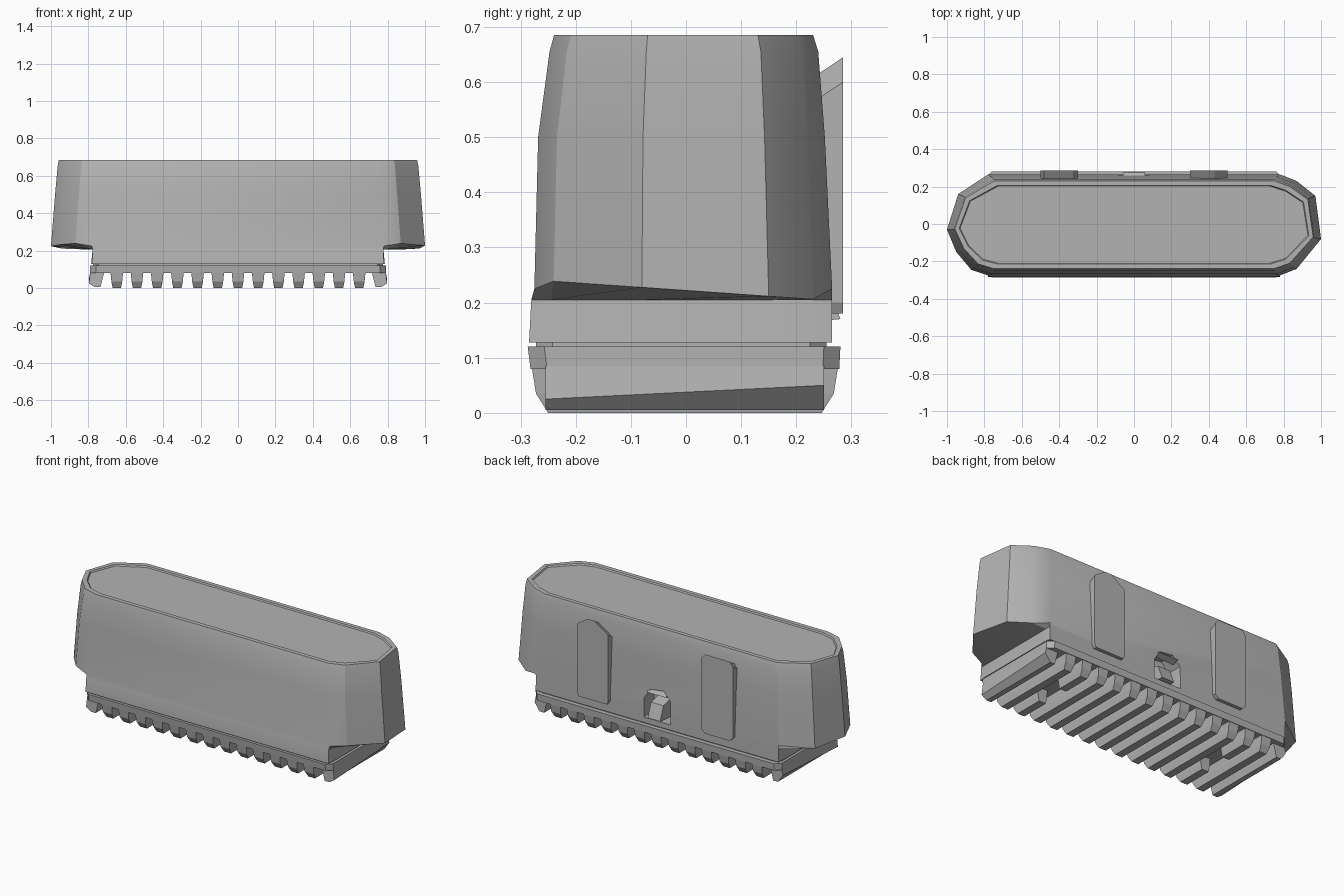
import bpy, bmesh, math

cube = bpy.data.objects.get("Cube")
if cube:
    bpy.data.objects.remove(cube, do_unlink=True)

# One plain grey for everything
grey = bpy.data.materials.new("plain_grey")
grey.use_nodes = True
GREY = (0.45, 0.45, 0.45, 1)
grey.diffuse_color = GREY
grey.node_tree.nodes["Principled BSDF"].inputs["Base Color"].default_value = GREY


def make(name, rings, smooth=None):
    """Skin a stack of equal-length rings and cap both ends."""
    bm = bmesh.new()
    loops = [[bm.verts.new(p) for p in ring] for ring in rings]
    n = len(loops[0])
    for a, b in zip(loops, loops[1:]):
        for i in range(n):
            j = (i + 1) % n
            bm.faces.new((a[i], a[j], b[j], b[i]))
    bm.faces.new(loops[0][::-1])
    bm.faces.new(loops[-1])
    bmesh.ops.recalc_face_normals(bm, faces=bm.faces)
    mesh = bpy.data.meshes.new(name)
    bm.to_mesh(mesh)
    bm.free()
    mesh.materials.append(grey)
    ob = bpy.data.objects.new(name, mesh)
    bpy.context.collection.objects.link(ob)
    if smooth:
        bpy.ops.object.select_all(action='DESELECT')
        ob.select_set(True)
        bpy.context.view_layer.objects.active = ob
        bpy.ops.object.shade_smooth_by_angle(angle=math.radians(smooth))
    return ob


def clamp(v, limit):
    return max(-limit, min(limit, v))


# Plan outline of the widest level, counter-clockwise from the front
plan = [(-0.78, -0.275), (0.78, -0.275), (0.87, -0.24), (1.0, -0.08),
        (0.97, 0.15), (0.87, 0.23), (0.78, 0.265), (-0.78, 0.265),
        (-0.94, 0.16), (-1.0, -0.03), (-0.95, -0.15), (-0.87, -0.245)]


def level(z, sx, front, back):
    return [(x * sx, y * (front if y < 0 else back), z) for x, y in plan]


def neck(z, half, front=1.035, back=1.0):
    return [(clamp(x, half), y * (front if y < 0 else back), z) for x, y in plan]


# Slightly tilted lower rim of the overhanging ends
overhang = [(x, y, 0.222 - 0.07 * y if abs(x) > 0.8 else 0.225) for x, y in plan]

# Main shell with a shallow recessed lid
body = make("body_shell", [
    neck(0.128, 0.785), neck(0.205, 0.778, 1.02), overhang,
    level(0.5, 0.978, 0.975, 0.95), level(0.655, 0.964, 0.9, 0.905),
    level(0.685, 0.958, 0.87, 0.87), level(0.685, 0.935, 0.78, 0.78),
    level(0.677, 0.93, 0.765, 0.765)], 25)

# Small socket cut into the back
socket = [(-0.085, 0.16), (0.085, 0.16), (0.085, 0.27), (0.045, 0.33),
          (-0.04, 0.34), (-0.085, 0.29)]
cutter = make("socket_cutter", [[(x, y, z) for x, z in socket] for y in (0.17, 0.4)])
cutter.hide_render = True
cut = body.modifiers.new("socket", 'BOOLEAN')
cut.object = cutter
cut.solver = 'EXACT'
bpy.ops.object.select_all(action='DESELECT')
body.select_set(True)
bpy.context.view_layer.objects.active = body
bpy.ops.object.modifier_apply(modifier="socket")
bpy.data.objects.remove(cutter, do_unlink=True)

# Wedge inside the socket and a thin brow above it
make("socket_wedge", [[(x, 0.17, 0.16), (x, 0.28, 0.17), (x, 0.25, 0.25), (x, 0.17, 0.27)]
                      for x in (-0.03, 0.05)])
make("socket_brow", [[(x, 0.24, 0.33), (x, 0.275, 0.315), (x, 0.24, 0.3)]
                     for x in (-0.06, 0.06)])


# Raised plates on the back, leaning outwards at the top
def back_plate(name, outline):
    outer = [(x, 0.285, z) for x, z in outline]
    inner = [(x, 0.225, z - (0.04 if z > 0.5 else 0)) for x, z in outline]
    make(name, [inner, outer])


back_plate("left_back_plate", [(0.31, 0.18), (0.49, 0.18), (0.5, 0.2), (0.5, 0.6),
                               (0.43, 0.645), (0.39, 0.645), (0.3, 0.585), (0.3, 0.2)])
back_plate("right_back_plate", [(-0.48, 0.18), (-0.32, 0.18), (-0.3, 0.2), (-0.3, 0.615),
                                (-0.32, 0.64), (-0.48, 0.64), (-0.5, 0.615), (-0.5, 0.2)])


# Rectangle with clipped corners for the base
def slab(z, hx, y0, y1, c=0.03):
    return [(-hx + c, y0, z), (hx - c, y0, z), (hx, y0 + c, z), (hx, y1 - c, z),
            (hx - c, y1, z), (-hx + c, y1, z), (-hx, y1 - c, z), (-hx, y0 + c, z)]


make("base_plate", [slab(0.08, 0.79, -0.282, 0.278), slab(0.12, 0.79, -0.287, 0.28)])
make("base_gasket", [slab(0.115, 0.775, -0.272, 0.255), slab(0.135, 0.775, -0.272, 0.255)])


# Tapered rib running front to back
def rib(name, x, y0, y1, w=0.034):
    def ring(z, h, inset):
        a = y0 + (inset if y0 < -0.2 else 0)
        b = y1 - (inset if y1 > 0.2 else 0)
        return [(x - h, a, z), (x + h, a, z), (x + h, b, z), (x - h, b, z)]
    make(name, [ring(0.0, w * 0.65, 0.03), ring(0.035, w * 0.85, 0.008), ring(0.085, w, 0)])


for k in range(-6, 7):
    x = k * 0.108
    if abs(k) == 5:
        # These ribs are interrupted, joining the neighbouring slots
        rib("split_rib_front", x, -0.28, -0.08)
        rib("split_rib_back", x, 0.08, 0.276)
    else:
        rib("rib", x, -0.28, 0.276)

# Solid chamfered rails closing both ends of the base
for side, name in ((-1, "right_end_rail"), (1, "left_end_rail")):
    def end(y, low):
        return [(side * 0.715, y, 0.085), (side * 0.735, y, 0.005),
                (side * 0.765, y, 0.005), (side * 0.797, y, low), (side * 0.79, y, 0.085)]
    make(name, [end(-0.255, 0.025), end(0.25, 0.05)])
